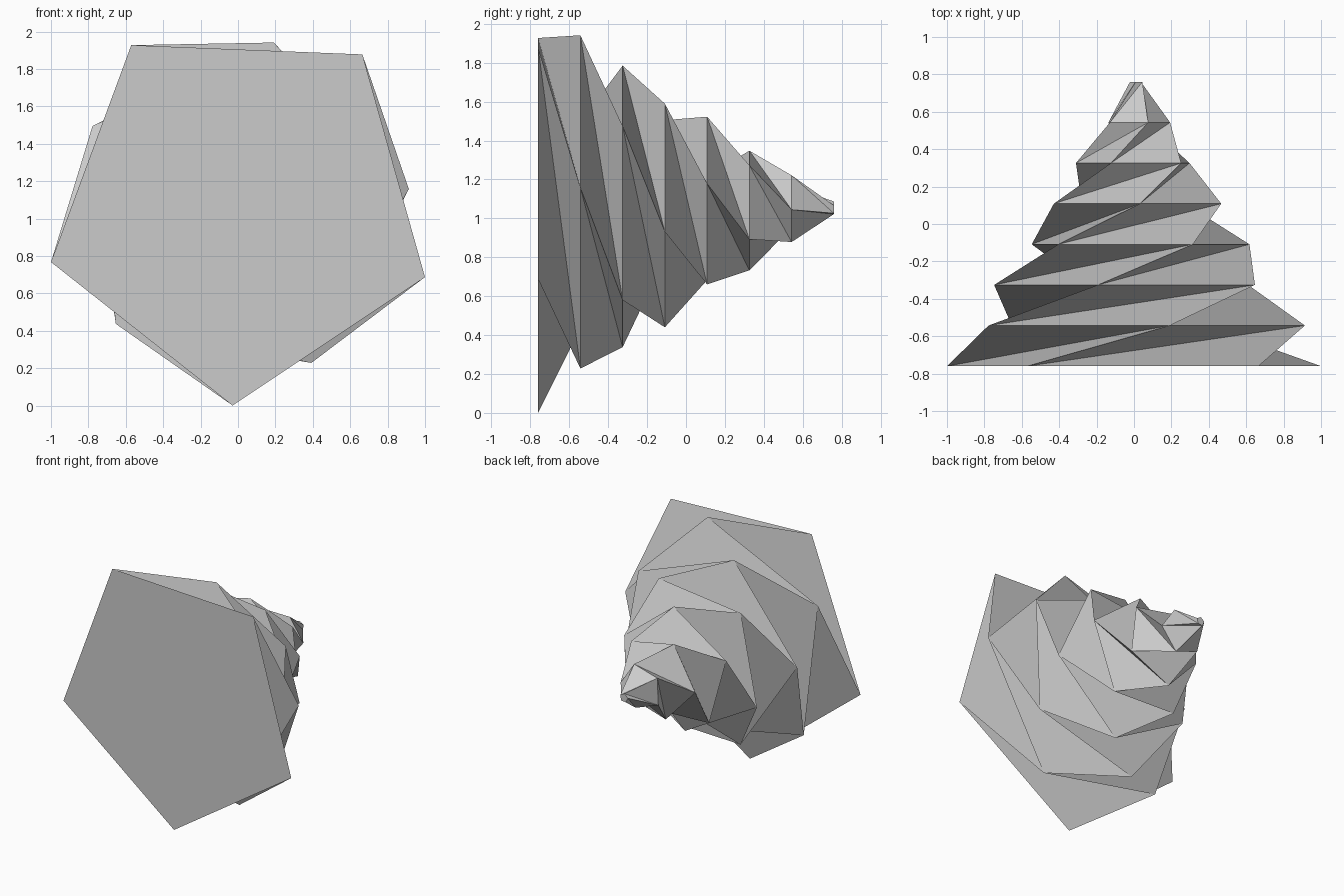
import bpy
import bmesh
from math import cos, sin, radians

cube = bpy.data.objects.get("Cube")
if cube:
    bpy.data.objects.remove(cube, do_unlink=True)

SIDES = 5
RINGS = 8
DEPTH = 1.52           # length along y
CENTRE = (0.013, 1.052)  # x and z of the axis
R_FRONT, R_TIP = 1.052, 0.035
START, TWIST = -20.3, -45  # degrees

# Plain grey material
grey = bpy.data.materials.new("plain_grey")
grey.use_nodes = True
colour = (0.6, 0.6, 0.6, 1)
grey.diffuse_color = colour
grey.node_tree.nodes["Principled BSDF"].inputs["Base Color"].default_value = colour


def ring(bm, k):
    """One pentagon, shrunk and twisted according to its place on the axis."""
    t = k / (RINGS - 1)
    radius = R_FRONT + (R_TIP - R_FRONT) * t
    verts = []
    for i in range(SIDES):
        a = radians(START + TWIST * k - 360 / SIDES * i)
        verts.append(bm.verts.new((CENTRE[0] + radius * cos(a),
                                   DEPTH * (t - 0.5),
                                   CENTRE[1] + radius * sin(a))))
    return verts


# Twisted pentagonal cone with inward folds between the rings
bm = bmesh.new()
rings = [ring(bm, k) for k in range(RINGS)]
for lower, upper in zip(rings, rings[1:]):
    for i in range(SIDES):
        j = (i + 1) % SIDES
        bm.faces.new((lower[i], lower[j], upper[j]))
        bm.faces.new((lower[i], upper[j], upper[i]))

# Flat front face and small tip face
bm.faces.new(rings[0])
bm.faces.new(rings[-1])
bmesh.ops.recalc_face_normals(bm, faces=bm.faces)

mesh = bpy.data.meshes.new("twisted_cone")
bm.to_mesh(mesh)
bm.free()
mesh.materials.append(grey)
cone = bpy.data.objects.new("twisted_cone", mesh)
bpy.context.collection.objects.link(cone)
